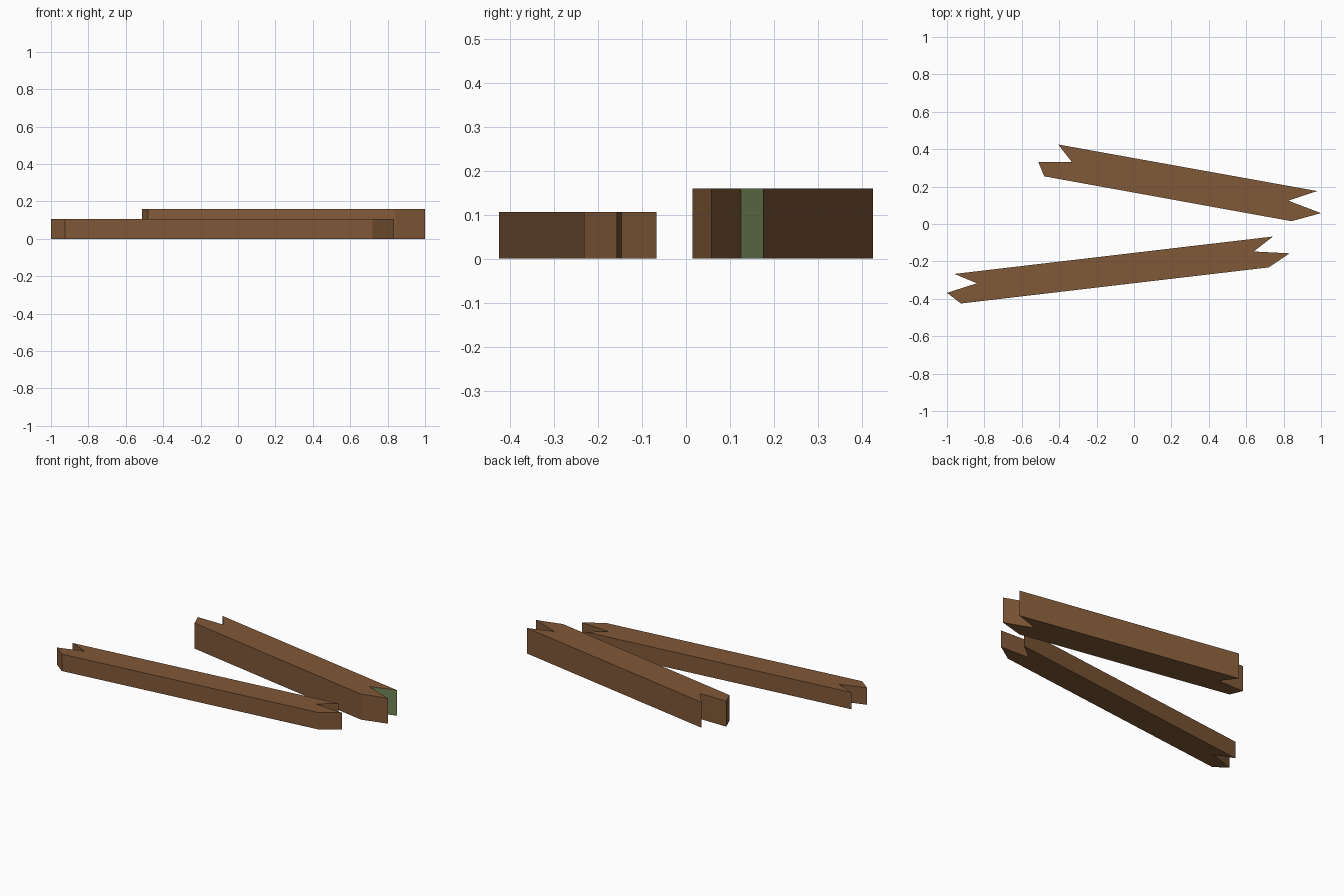
import bpy
import bmesh

cube = bpy.data.objects.get("Cube")
if cube:
    bpy.data.objects.remove(cube, do_unlink=True)


def make_material(name, colour):
    mat = bpy.data.materials.new(name)
    mat.use_nodes = True
    mat.diffuse_color = (*colour, 1)
    bsdf = mat.node_tree.nodes["Principled BSDF"]
    bsdf.inputs["Base Color"].default_value = (*colour, 1)
    bsdf.inputs["Roughness"].default_value = 0.9
    return mat


wood = make_material("brown_wood", (0.22, 0.10, 0.04))
moss = make_material("moss_green", (0.16, 0.23, 0.09))


def plank(name, outline, height, green_edge=None):
    """Extrude a notched outline upwards; one side may be mossy."""
    bm = bmesh.new()
    base = bm.faces.new([bm.verts.new((x, y, 0)) for x, y in outline])
    top = bmesh.ops.extrude_face_region(bm, geom=[base], use_keep_orig=True)
    moved = [g for g in top["geom"] if isinstance(g, bmesh.types.BMVert)]
    bmesh.ops.translate(bm, verts=moved, vec=(0, 0, height))
    bmesh.ops.recalc_face_normals(bm, faces=bm.faces)
    if green_edge:
        for face in bm.faces:
            spots = {(round(v.co.x, 3), round(v.co.y, 3)) for v in face.verts}
            if spots == set(green_edge):
                face.material_index = 1
    mesh = bpy.data.meshes.new(name)
    bm.to_mesh(mesh)
    bm.free()
    mesh.materials.append(wood)
    mesh.materials.append(moss)
    obj = bpy.data.objects.new(name, mesh)
    bpy.context.collection.objects.link(obj)
    return obj


# Thin front plank, splintered at both ends
plank("front_plank",
      [(-0.925, -0.425), (0.72, -0.232), (0.833, -0.157), (0.64, -0.147),
       (0.743, -0.067), (-0.96, -0.267), (-0.84, -0.317), (-1.0, -0.368)],
      0.106)

# Taller back plank, with one mossy notch face
notch, tip = (0.824, 0.125), (0.98, 0.176)
plank("back_plank",
      [(-0.48, 0.255), (0.842, 0.015), (1.0, 0.058), notch, tip,
       (-0.405, 0.425), (-0.333, 0.332), (-0.512, 0.332)],
      0.16, (notch, tip))
